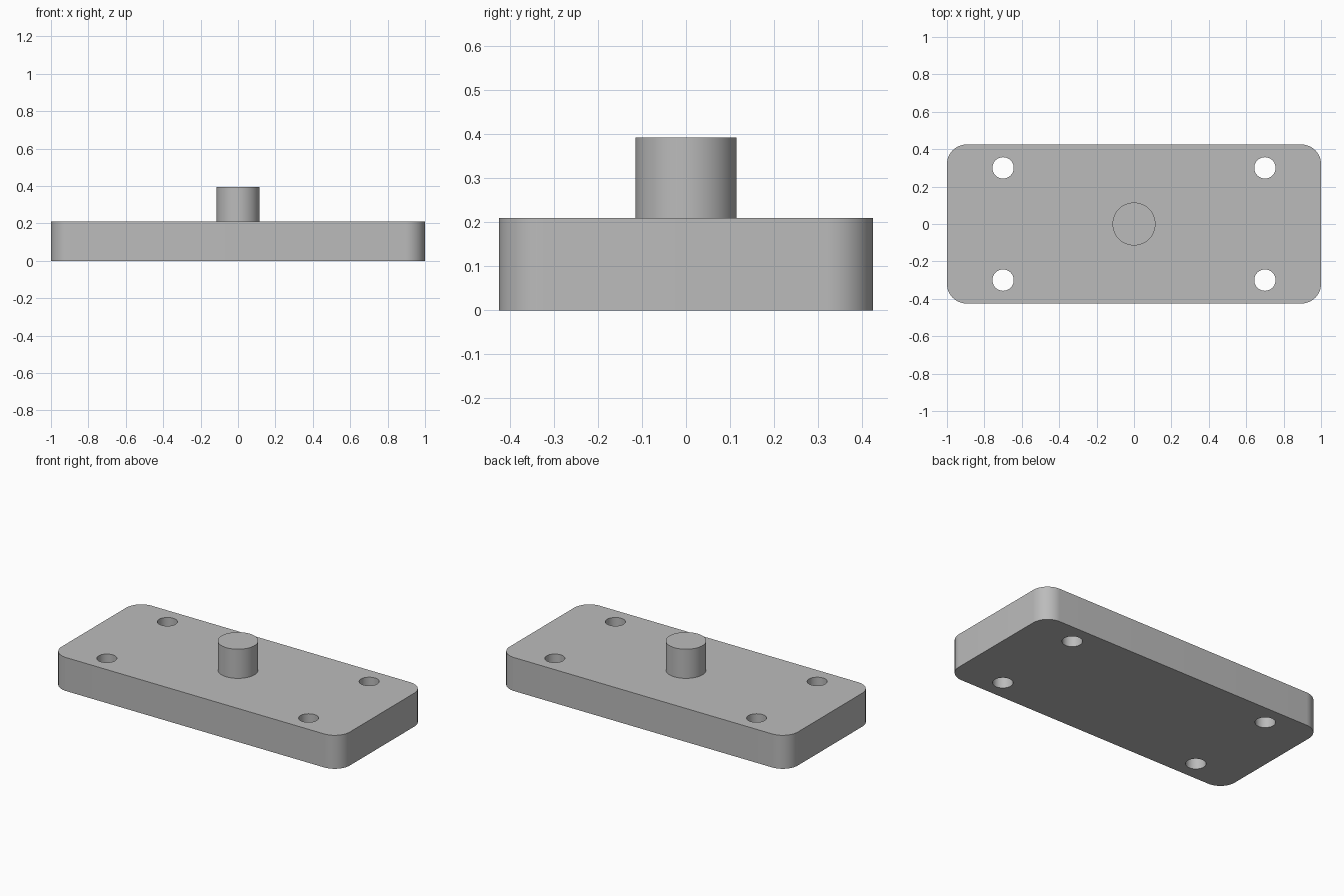
import bpy
import bmesh

cube = bpy.data.objects.get("Cube")
if cube:
    bpy.data.objects.remove(cube, do_unlink=True)

LENGTH, DEPTH, THICK = 2.0, 0.85, 0.21
CORNER = 0.105
BOSS_RADIUS, BOSS_TOP = 0.115, 0.393
HOLE_RADIUS, HOLE_X, HOLE_Y = 0.057, 0.7, 0.3

grey = bpy.data.materials.new("plain grey")
grey.use_nodes = True
colour = (0.5, 0.5, 0.5, 1)
grey.diffuse_color = colour
grey.node_tree.nodes["Principled BSDF"].inputs["Base Color"].default_value = colour


def cylinder(name, radius, bottom, top, x=0, y=0):
    bpy.ops.mesh.primitive_cylinder_add(
        vertices=64, radius=radius, depth=top - bottom,
        location=(x, y, (bottom + top) / 2))
    obj = bpy.context.object
    obj.name = name
    return obj


def combine(target, tool, operation):
    """Apply a boolean and discard the tool."""
    mod = target.modifiers.new("boolean", "BOOLEAN")
    mod.operation, mod.solver, mod.object = operation, "EXACT", tool
    bpy.context.view_layer.objects.active = target
    bpy.ops.object.modifier_apply(modifier=mod.name)
    bpy.data.objects.remove(tool, do_unlink=True)


# Base plate with rounded vertical corners
mesh = bpy.data.meshes.new("mounting_plate")
bm = bmesh.new()
bmesh.ops.create_cube(bm, size=1)
for v in bm.verts:
    v.co = (v.co.x * LENGTH, v.co.y * DEPTH, (v.co.z + 0.5) * THICK)
uprights = [e for e in bm.edges
            if abs(e.verts[0].co.z - e.verts[1].co.z) > THICK / 2]
bmesh.ops.bevel(bm, geom=uprights, offset=CORNER, segments=16,
                profile=0.5, affect="EDGES")
bm.to_mesh(mesh)
bm.free()
plate = bpy.data.objects.new("mounting_plate", mesh)
bpy.context.collection.objects.link(plate)

# Central boss, merged into the plate
combine(plate, cylinder("boss", BOSS_RADIUS, THICK / 2, BOSS_TOP), "UNION")

# Four through holes
for sx in (-1, 1):
    for sy in (-1, 1):
        drill = cylinder("drill", HOLE_RADIUS, -0.1, THICK + 0.1,
                         sx * HOLE_X, sy * HOLE_Y)
        combine(plate, drill, "DIFFERENCE")

# Finish
plate.data.materials.clear()
plate.data.materials.append(grey)
bpy.ops.object.select_all(action="DESELECT")
plate.select_set(True)
bpy.context.view_layer.objects.active = plate
bpy.ops.object.shade_smooth_by_angle()
